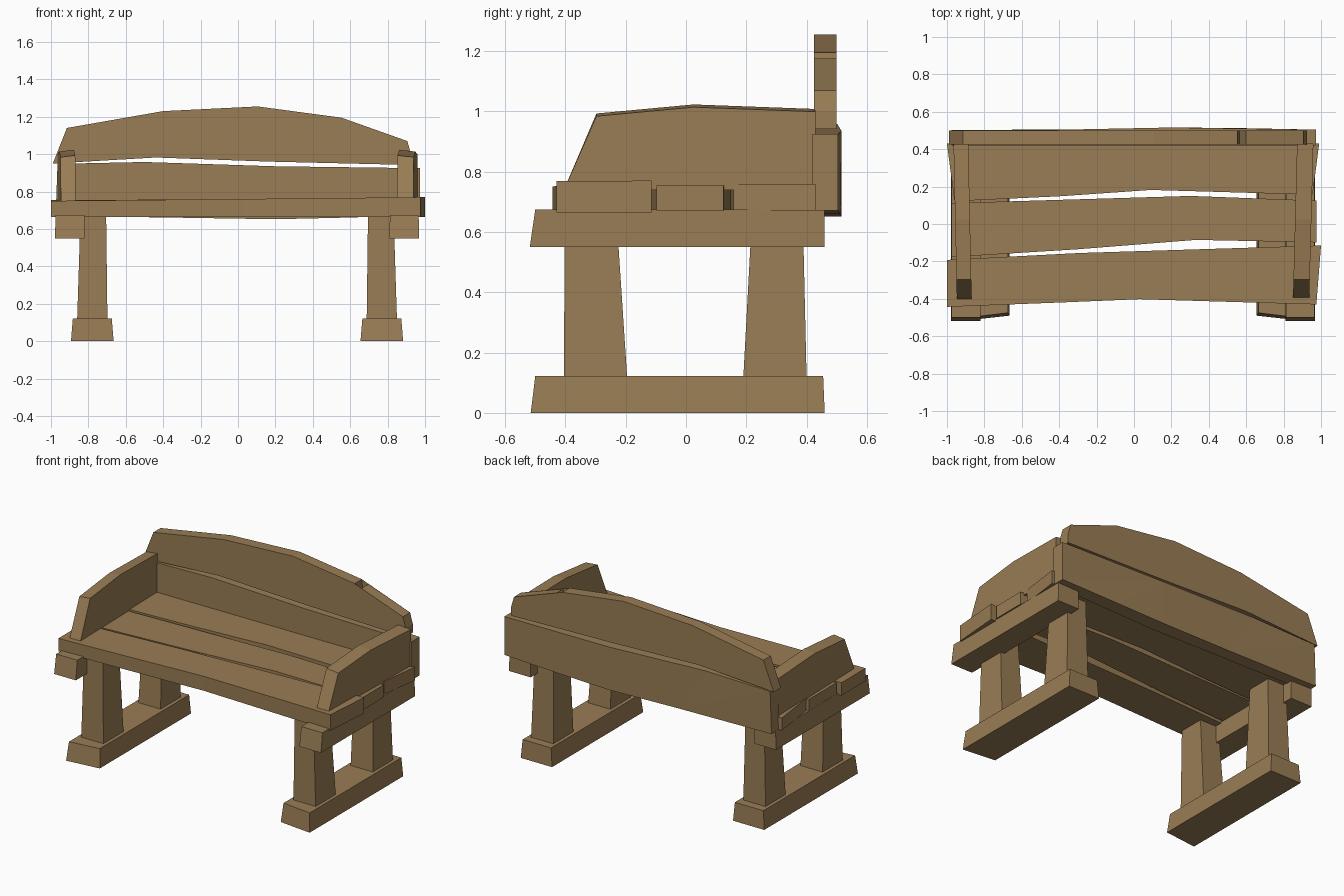
import bpy, bmesh

if "Cube" in bpy.data.objects:
    bpy.data.objects.remove(bpy.data.objects["Cube"])

wood = bpy.data.materials.new("brown wood")
wood.diffuse_color = (0.32, 0.205, 0.09, 1)
wood.use_nodes = True
wood.node_tree.nodes["Principled BSDF"].inputs["Base Color"].default_value = wood.diffuse_color


def finish(name, bottom, top):
    """Solid from two matching loops of points."""
    bm = bmesh.new()
    a = [bm.verts.new(p) for p in bottom]
    b = [bm.verts.new(p) for p in top]
    n = len(a)
    bm.faces.new(a[::-1])
    bm.faces.new(b)
    for i in range(n):
        j = (i + 1) % n
        bm.faces.new((a[i], a[j], b[j], b[i]))
    bmesh.ops.triangulate(bm, faces=[f for f in bm.faces if len(f.verts) > 4])
    bmesh.ops.recalc_face_normals(bm, faces=bm.faces)
    me = bpy.data.meshes.new(name)
    bm.to_mesh(me)
    bm.free()
    me.materials.append(wood)
    ob = bpy.data.objects.new(name, me)
    bpy.context.collection.objects.link(ob)
    return ob


def block(name, lo, hi, z0, z1):
    """Tapered block; lo and hi are (x0, x1, y0, y1)."""
    def loop(r, z):
        x0, x1, y0, y1 = r
        return [(x0, y0, z), (x1, y0, z), (x1, y1, z), (x0, y1, z)]
    return finish(name, loop(lo, z0), loop(hi, z1))


# Trestle legs, feet and seat rails on each side
for side, s in (("left", -1), ("right", 1)):
    def rect(x0, x1, y0, y1):
        off = -0.01 if s < 0 else 0
        xs = sorted((s * x0 + off, s * x1 + off))
        return (xs[0], xs[1], y0, y1)
    foot = block(side + "_foot", rect(.655, .883, -.515, .46),
                 rect(.665, .873, -.50, .455), 0, .122)
    for v in foot.data.vertices:          # front end is cut slightly askew
        if v.co.y < 0 and abs(v.co.x) < .77:
            v.co.y += .025
    block(side + "_front_leg", rect(.688, .85, -.405, -.195),
          rect(.695, .832, -.402, -.232), .115, .675)
    block(side + "_back_leg", rect(.688, .85, .19, .40),
          rect(.695, .832, .22, .387), .115, .675)
    block(side + "_seat_rail", rect(.81, .968, -.518, .46),
          rect(.812, .966, -.50, .46), .55, .675)


# Seat planks: outline seen from above, with level bottom and tilted top
def seat_plank(name, pts, z0, z_left, z_right):
    def top(x):
        return z_left + (z_right - z_left) * (x + 1) / 2
    finish(name, [(x, y, z0) for x, y in pts], [(x, y, top(x)) for x, y in pts])


seat_plank("front_seat_plank",
           [(-1, -.443), (-.4, -.42), (.03, -.402), (.975, -.43), (1, -.115),
            (.35, -.135), (-.29, -.155), (-1, -.192)], .665, .75, .77)
seat_plank("middle_seat_plank",
           [(-.975, -.177), (-.3, -.135), (.33, -.085), (.975, -.098),
            (.975, .125), (.3, .15), (-.3, .132), (-.975, .112)], .672, .75, .755)
seat_plank("back_seat_plank",
           [(-.96, .122), (-.4, .148), (.09, .182), (.955, .157),
            (.99, .43), (-1, .43)], .672, .755, .76)


# Backrest planks: outline seen from the front
def back_plank(name, pts, y0, y1, bow):
    def back(x):
        return y1 + bow * max(0, 1 - abs(x - .3) / .8)
    finish(name, [(x, y0, z) for x, z in pts], [(x, back(x), z) for x, z in pts])


back_plank("lower_back_plank",
           [(-.975, .67), (-.3, .66), (.2, .652), (.55, .66), (.972, .672),
            (.972, .925), (.2, .935), (-.5, .958), (-.965, .948)], .42, .502, .016)
back_plank("upper_back_plank",
           [(-.99, .95), (-.44, .982), (.17, .96), (.925, .942), (.925, 1.0),
            (.905, 1.07), (.60, 1.175), (.565, 1.065), (.553, 1.195),
            (.105, 1.255), (-.40, 1.23), (-.915, 1.14)], .425, .50, 0)

# Armrests: outline seen from the side, splaying a little towards the back
arm = [(-.405, .74), (-.297, .99), (.025, 1.02), (.43, 1.005), (.43, .74)]
for side, s, inner, outer, k in (("left", -1, .868, .947, .018),
                                 ("right", 1, .85, .937, .022)):
    def loop(x, dz):
        return [(s * (x + k * (y + .4) / .83), y, z + dz * (z > .9)) for y, z in arm]
    finish(side + "_armrest", loop(inner, .003), loop(outer, -.006))
